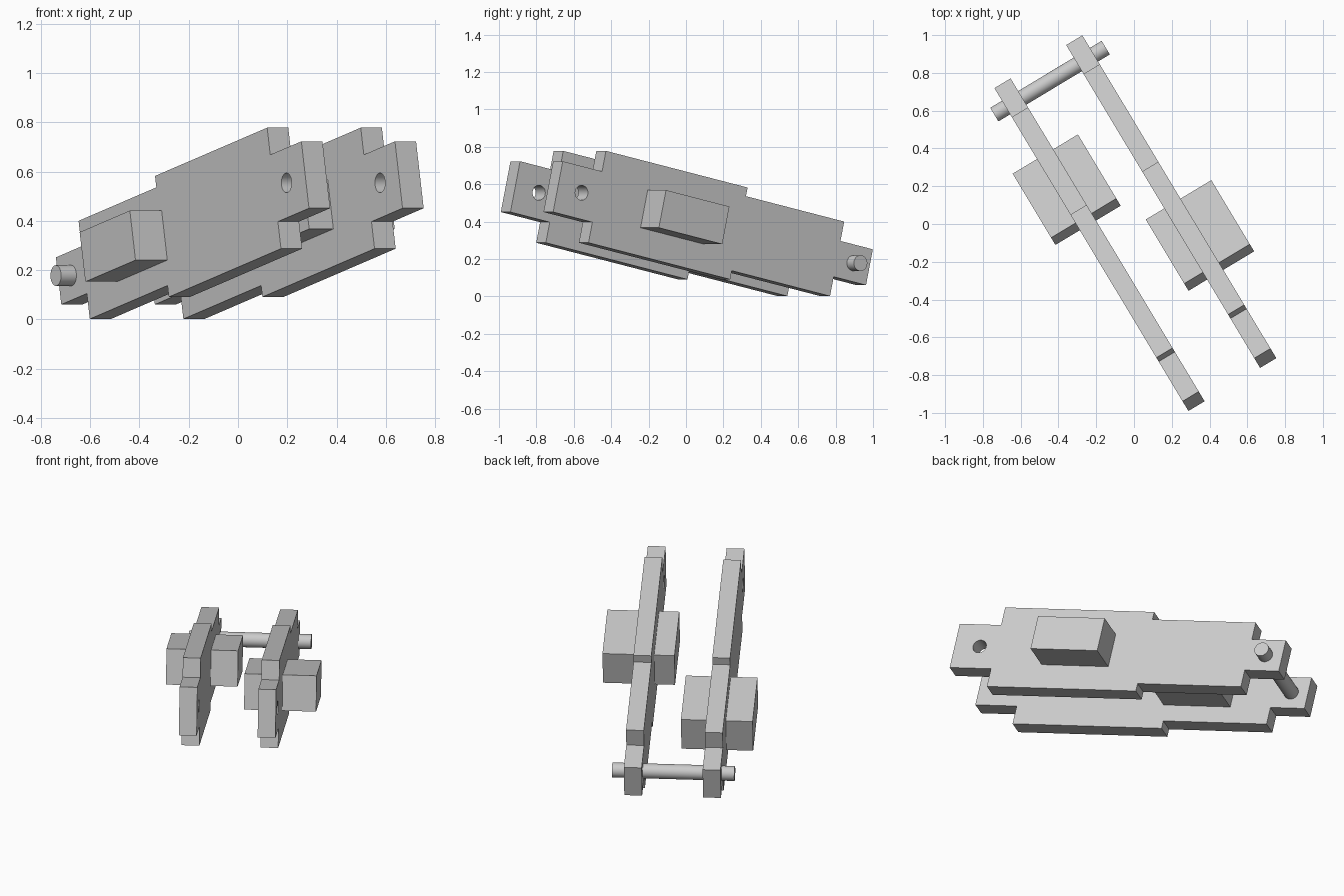
import bpy, bmesh, math
from mathutils import Matrix

if "Cube" in bpy.data.objects:
    bpy.data.objects.remove(bpy.data.objects["Cube"], do_unlink=True)

grey = bpy.data.materials.new("light_grey")
grey.use_nodes = True
colour = (0.6, 0.6, 0.6, 1)
grey.diffuse_color = colour
grey.node_tree.nodes["Principled BSDF"].inputs["Base Color"].default_value = colour

# Shared frame: x runs along the plates to the raised end, y across them
FRAME = Matrix.Rotation(math.radians(-59), 4, 'Z') @ Matrix.Rotation(math.radians(-12.5), 4, 'Y')
MID = 0.3635          # height of the plate centreline
THICK = 0.1


def finish(name, bm):
    bmesh.ops.recalc_face_normals(bm, faces=bm.faces)
    mesh = bpy.data.meshes.new(name)
    bm.to_mesh(mesh)
    bm.free()
    mesh.materials.append(grey)
    ob = bpy.data.objects.new(name, mesh)
    bpy.context.collection.objects.link(ob)
    ob.matrix_world = FRAME
    return ob


def block(name, x, y, size):
    bm = bmesh.new()
    bmesh.ops.create_cube(bm, size=1, matrix=Matrix.Translation((x, y, MID)) @ Matrix.Diagonal((*size, 1)))
    return finish(name, bm)


def rod(name, x, y, radius, length):
    bm = bmesh.new()
    bmesh.ops.create_cone(bm, cap_ends=True, segments=32, radius1=radius, radius2=radius, depth=length,
                          matrix=Matrix.Translation((x, y, MID)) @ Matrix.Rotation(math.pi / 2, 4, 'X'))
    return finish(name, bm)


def smooth(ob):
    bpy.ops.object.select_all(action='DESELECT')
    ob.select_set(True)
    bpy.context.view_layer.objects.active = ob
    bpy.ops.object.shade_smooth_by_angle(angle=math.radians(30))


# Stepped half outline of a plate: (distance along, half height)
STEPS = [(1.071, 0.139), (0.82, 0.139), (0.82, 0.2515), (-0.085, 0.2515),
         (-0.085, 0.204), (-0.7125, 0.204), (-0.7125, 0.098), (-0.919, 0.098)]


def plate(name, y):
    outline = STEPS + [(x, -h) for x, h in reversed(STEPS)]
    bm = bmesh.new()
    face = bm.faces.new([bm.verts.new((x, y - THICK / 2, MID + h)) for x, h in outline])
    side = bmesh.ops.extrude_face_region(bm, geom=[face])
    bmesh.ops.translate(bm, vec=(0, THICK, 0),
                        verts=[v for v in side["geom"] if isinstance(v, bmesh.types.BMVert)])
    ob = finish(name, bm)
    # Round pivot hole through the raised end
    cutter = rod(name + "_hole_cutter", 0.92, y, 0.04, THICK * 3)
    cutter.hide_render = True
    cut = ob.modifiers.new("hole", 'BOOLEAN')
    cut.object, cut.operation, cut.solver = cutter, 'DIFFERENCE', 'EXACT'
    bpy.ops.object.select_all(action='DESELECT')
    ob.select_set(True)
    bpy.context.view_layer.objects.active = ob
    bpy.context.view_layer.update()
    bpy.ops.object.modifier_apply(modifier=cut.name)
    bpy.data.objects.remove(cutter, do_unlink=True)
    smooth(ob)


# Chain link plates
plate("right_link_plate", -0.213)
plate("left_link_plate", 0.23)

# Blocks passing through each plate
block("right_block", -0.267, -0.212, (0.405, 0.403, 0.206))
block("left_block", 0.318, 0.268, (0.405, 0.405, 0.206))

# Pin joining the lower ends
smooth(rod("link_pin", -0.818, 0.0085, 0.042, 0.688))
